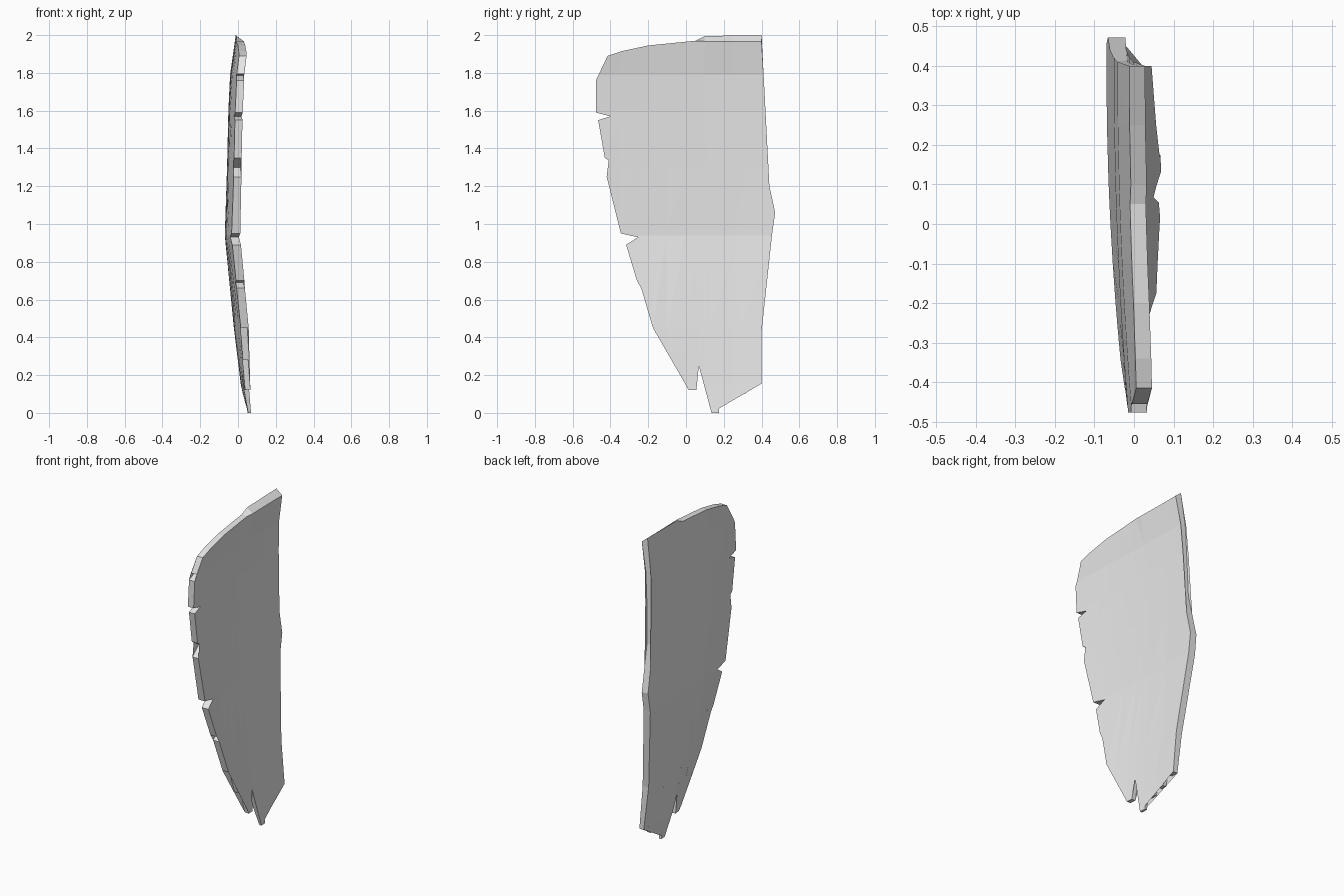
import bpy
import bmesh

if "Cube" in bpy.data.objects:
    bpy.data.objects.remove(bpy.data.objects["Cube"], do_unlink=True)

# One plain material
mat = bpy.data.materials.new("pale grey")
mat.use_nodes = True
col = (0.8, 0.8, 0.8, 1.0)
mat.diffuse_color = col
mat.node_tree.nodes["Principled BSDF"].inputs["Base Color"].default_value = col

# Side outline (y, z): leading spine and top edge
SPINE_TOP = [(0.40, 0.43), (0.455, 0.94), (0.472, 1.06), (0.412, 1.34), (0.405, 1.6),
             (0.40, 2.0), (0.10, 1.995), (0.05, 1.97), (-0.2, 1.945), (-0.34, 1.915),
             (-0.415, 1.89)]
# Notched trailing edge
NOTCHES = [(-0.455, 1.795), (-0.40, 1.785), (-0.477, 1.76), (-0.477, 1.59), (-0.40, 1.57),
           (-0.465, 1.55), (-0.43, 1.35), (-0.35, 1.30), (-0.42, 1.25), (-0.345, 0.95),
           (-0.255, 0.93), (-0.317, 0.89), (-0.26, 0.70), (-0.18, 0.69), (-0.237, 0.66),
           (-0.175, 0.45), (-0.11, 0.45)]
# Finger feathers along the bottom, with narrow gaps between them
FEATHERS = [(-0.07, 0.28), (-0.038, 0.28), (-0.034, 0.43), (0.015, 0.12), (0.055, 0.12),
            (0.045, 0.3), (0.053, 0.43), (0.068, 0.25), (0.135, 0.0), (0.175, 0.0),
            (0.145, 0.22), (0.138, 0.43), (0.16, 0.25), (0.20, 0.07), (0.24, 0.07),
            (0.222, 0.27), (0.228, 0.43), (0.243, 0.25), (0.28, 0.10), (0.315, 0.10),
            (0.303, 0.28), (0.313, 0.43), (0.324, 0.3), (0.355, 0.155), (0.40, 0.155)]

# Profiles along the height: (z, value)
INNER = [(0, 0.045), (0.15, 0.015), (0.45, -0.022), (0.94, -0.07), (1.3, -0.058),
         (1.6, -0.051), (1.79, -0.042), (2.0, -0.012)]
THICK = [(0, 0.015), (0.15, 0.03), (0.45, 0.042), (0.94, 0.046), (1.3, 0.04), (2.0, 0.04)]
TRAIL = [(0, -0.13), (0.45, -0.17), (0.94, -0.345), (1.3, -0.42), (1.6, -0.475),
         (1.79, -0.475), (2.0, -0.42)]


def lerp(table, z):
    for (a, va), (b, vb) in zip(table, table[1:]):
        if z <= b:
            return va + (vb - va) * (z - a) / (b - a)
    return table[-1][1]


def inner_x(y, z):
    t = max(0.0, (0.4 - y) / (0.4 - lerp(TRAIL, z)))
    return lerp(INNER, z) + 0.036 * t * t


# Flat sheet cut into panels
bm = bmesh.new()
bm.faces.new([bm.verts.new((0, y, z)) for y, z in SPINE_TOP + NOTCHES + FEATHERS])
bmesh.ops.triangulate(bm, faces=bm.faces[:])
cuts = [((0, 0, z), (0, 0, 1)) for z in (0.15, 0.45, 0.94, 1.3, 1.6, 1.79)]
cuts += [((0, y, 0), (0, 1, 0)) for y in (-0.3, -0.2, -0.1, 0.0, 0.1, 0.25)]
for co, no in cuts:
    bmesh.ops.bisect_plane(bm, geom=bm.verts[:] + bm.edges[:] + bm.faces[:],
                           plane_co=co, plane_no=no, dist=1e-5)
bmesh.ops.triangulate(bm, faces=bm.faces[:])

# Thicken the sheet and bend both sides
res = bmesh.ops.extrude_face_region(bm, geom=bm.faces[:], use_keep_orig=True)
inner = {g for g in res["geom"] if isinstance(g, bmesh.types.BMVert)}
for v in bm.verts:
    y, z = v.co.y, v.co.z
    v.co.x = inner_x(y, z)
    if v not in inner:
        v.co.x += lerp(THICK, z)
        if z > 1.98:          # slanted lip on the top edge
            v.co.z = 1.967
bmesh.ops.recalc_face_normals(bm, faces=bm.faces[:])

mesh = bpy.data.meshes.new("wing")
bm.to_mesh(mesh)
bm.free()
mesh.materials.append(mat)
wing = bpy.data.objects.new("wing", mesh)
bpy.context.collection.objects.link(wing)
